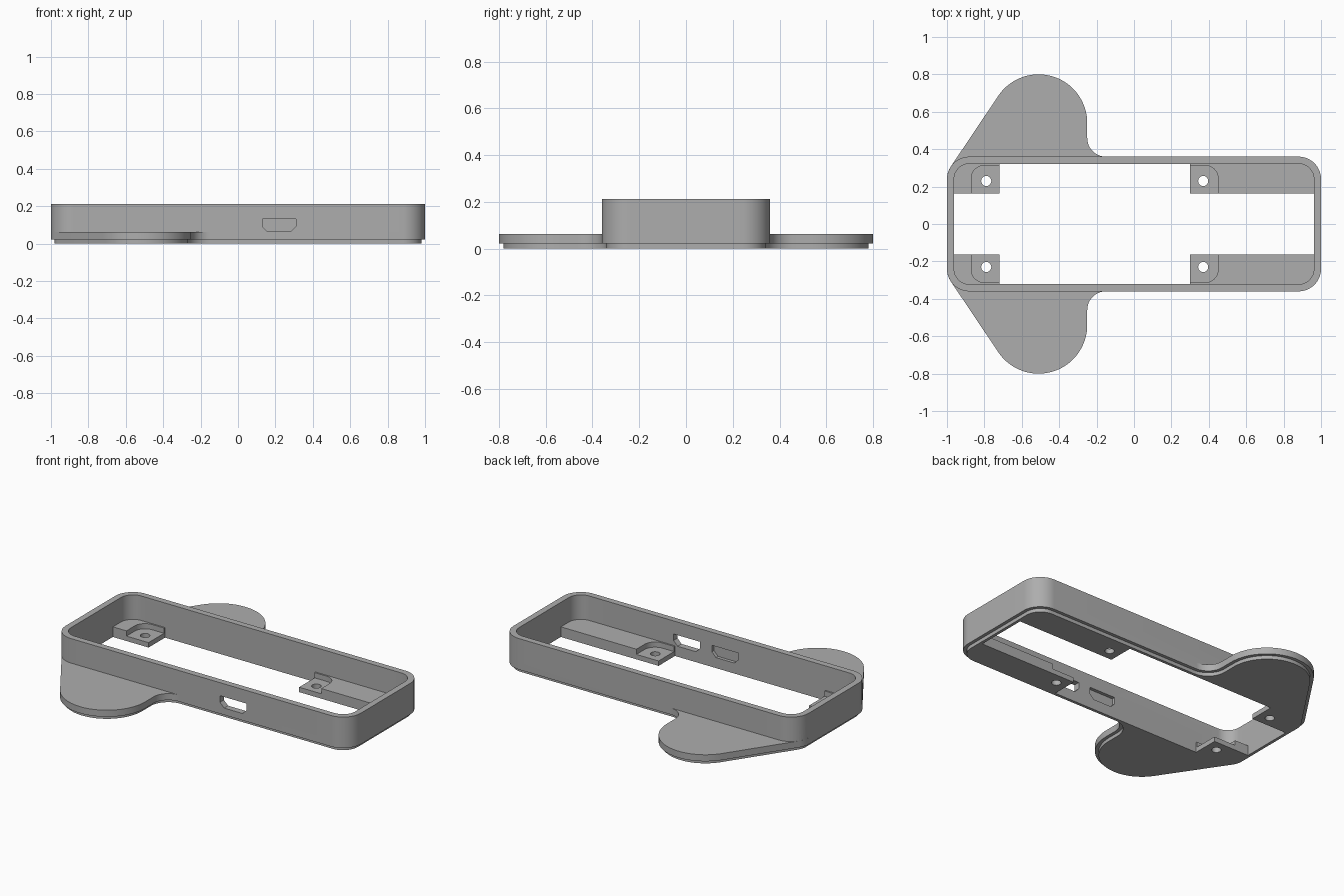
import bpy
import bmesh
from math import sin, cos, atan2, asin, hypot, radians, degrees

if "Cube" in bpy.data.objects:
    bpy.data.objects.remove(bpy.data.objects["Cube"], do_unlink=True)

# One plain grey plastic
grey = bpy.data.materials.new("grey plastic")
colour = (0.42, 0.42, 0.42, 1)
grey.diffuse_color = colour
grey.use_nodes = True
grey.node_tree.nodes["Principled BSDF"].inputs["Base Color"].default_value = colour

LIP, SHELF, PAD, TOP = 0.022, 0.062, 0.03, 0.212
CORNER, CORNER_R = (0.88, 0.24), 0.12
EAR, EAR_R = (-0.51, 0.54), 0.26


def arc(cx, cy, r, start, end, steps=16):
    angles = [radians(start + (end - start) * i / steps) for i in range(steps + 1)]
    return [(cx + r * cos(a), cy + r * sin(a)) for a in angles]


def mirrored(half):
    return half + [(x, -y) for x, y in reversed(half)]


def rounded_rect(r):
    cx, cy = CORNER
    return mirrored(arc(-cx, cy, r, 180, 90) + arc(cx, cy, r, 90, 0))


def eared_outline(inset):
    """Frame outline with a round ear on each long side, shrunk by inset."""
    cx, cy = CORNER
    dx, dy = EAR[0] + cx, EAR[1] - cy
    normal = degrees(atan2(dy, dx) + asin((EAR_R - CORNER_R) / hypot(dx, dy))) + 90
    return mirrored(arc(-cx, cy, CORNER_R - inset, 180, normal)
                    + arc(*EAR, EAR_R - inset, normal, 0, 40)
                    + arc(-0.15, 0.46, 0.1 + inset, 180, 270)
                    + arc(cx, cy, CORNER_R - inset, 90, 0))


def box(x0, x1, y0, y1):
    return [(x0, y0), (x1, y0), (x1, y1), (x0, y1)]


def prism(name, points, low, high, along_y=False):
    """Extrude a flat profile from low to high along z, or along y."""
    bm = bmesh.new()
    rings = [[bm.verts.new((u, h, v) if along_y else (u, v, h)) for u, v in points]
             for h in (low, high)]
    for ring in rings:
        bm.faces.new(ring)
    n = len(points)
    for i in range(n):
        j = (i + 1) % n
        bm.faces.new((rings[0][i], rings[0][j], rings[1][j], rings[1][i]))
    bmesh.ops.recalc_face_normals(bm, faces=bm.faces)
    mesh = bpy.data.meshes.new(name)
    bm.to_mesh(mesh)
    bm.free()
    mesh.materials.append(grey)
    obj = bpy.data.objects.new(name, mesh)
    bpy.context.collection.objects.link(obj)
    return obj


def combine(body, other, operation):
    mod = body.modifiers.new(operation, "BOOLEAN")
    mod.operation, mod.solver, mod.object = operation, "EXACT", other
    bpy.context.view_layer.objects.active = body
    bpy.ops.object.modifier_apply(modifier=mod.name)
    bpy.data.objects.remove(other, do_unlink=True)


# Stepped body: eared flange, inset lip below, tall rim above
body = prism("case_frame", eared_outline(0), LIP, SHELF)
combine(body, prism("bottom_lip", eared_outline(0.02), 0, LIP), "UNION")
combine(body, prism("rim", rounded_rect(CORNER_R), SHELF, TOP), "UNION")

# Cavity above the shelves and the openings between them
cutters = [prism("cavity", rounded_rect(0.082), SHELF, 0.3),
           prism("long_opening", box(-0.962, 0.962, -0.163, 0.163), -0.1, 0.1),
           prism("cross_opening", box(-0.72, 0.3, -0.322, 0.322), -0.1, 0.1)]

# Sunken screw pad and hole at each shelf end
for hole_x, side in ((-0.79, -1), (0.37, 1)):
    for y_side in (-1, 1):
        pad = [(-0.1, 0.14), (-0.1, 0.313)] + arc(0.01, 0.243, 0.07, 90, 0) + [(0.08, 0.14)]
        pad = [(hole_x + side * x, y_side * y) for x, y in pad]
        cutters.append(prism("screw_pad", pad, PAD, 0.1))
        hole = arc(hole_x, y_side * 0.23, 0.027, 0, 345, 23)
        cutters.append(prism("screw_hole", hole, -0.1, 0.1))

# Port through the front wall and a matching blind pocket on its inside
for x, outer_y in ((0.22, -0.45), (-0.04, -0.342)):
    port = [(-0.09, 0.132), (0.09, 0.132), (0.09, 0.092),
            (0.062, 0.064), (-0.062, 0.064), (-0.09, 0.092)]
    cutters.append(prism("port", [(x + u, v) for u, v in port], outer_y, -0.3, True))

for cutter in cutters:
    combine(body, cutter, "DIFFERENCE")

# Smooth the curved walls, keep the edges crisp
bpy.ops.object.select_all(action="DESELECT")
body.select_set(True)
bpy.context.view_layer.objects.active = body
bpy.ops.object.shade_smooth_by_angle(angle=radians(30))
